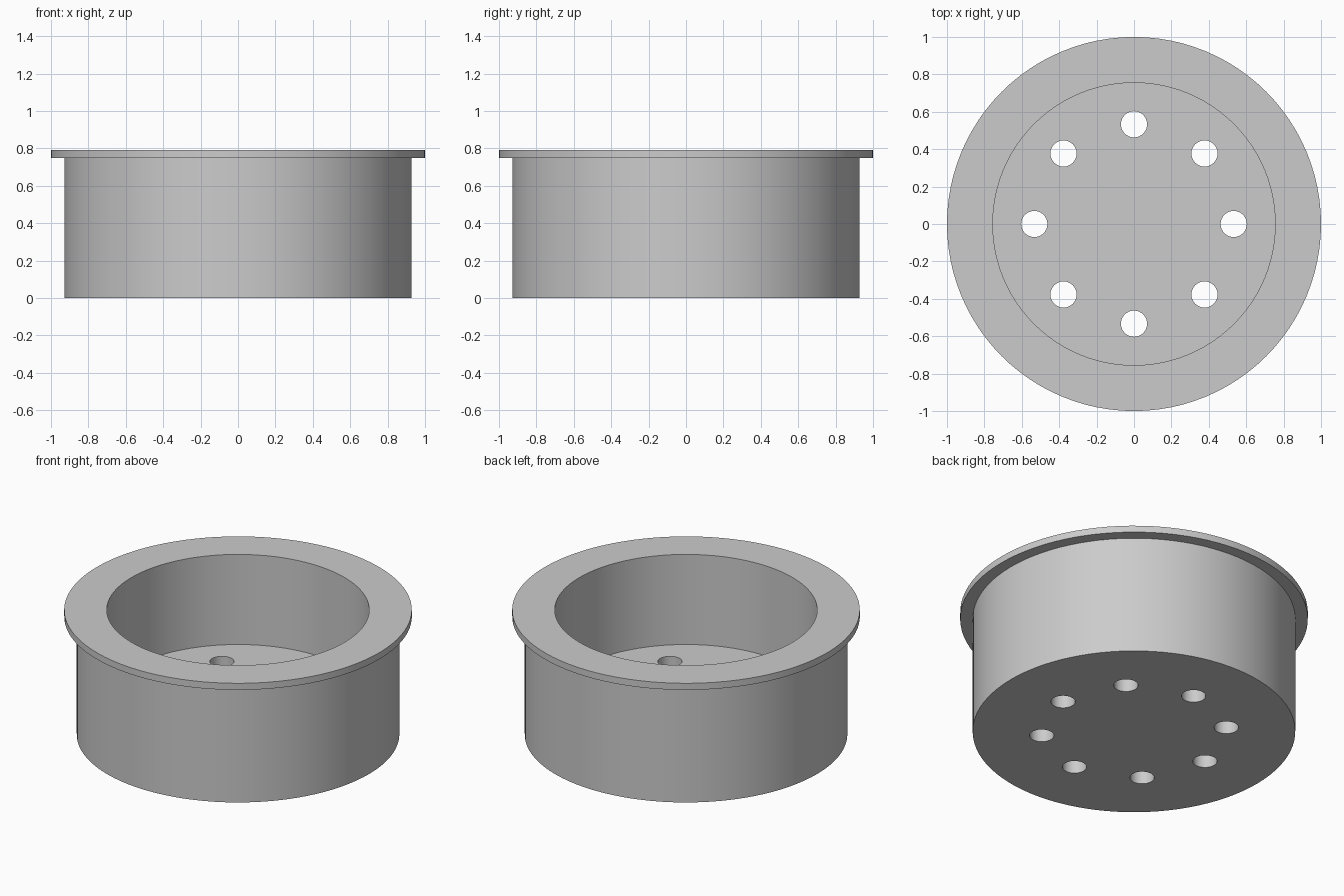
import bpy
import bmesh
from math import cos, sin, pi, radians
from mathutils import Matrix

if "Cube" in bpy.data.objects:
    bpy.data.objects.remove(bpy.data.objects["Cube"], do_unlink=True)

SIDES = 96
HOLES = 8
HOLE_RING = 0.533
HOLE_RADIUS = 0.07

# Plain grey material
grey = bpy.data.materials.new("plain_grey")
grey.use_nodes = True
colour = (0.6, 0.6, 0.6, 1)
grey.diffuse_color = colour
grey.node_tree.nodes["Principled BSDF"].inputs["Base Color"].default_value = colour


def make_object(name, bm):
    bmesh.ops.recalc_face_normals(bm, faces=bm.faces)
    mesh = bpy.data.meshes.new(name)
    bm.to_mesh(mesh)
    bm.free()
    mesh.materials.append(grey)
    obj = bpy.data.objects.new(name, mesh)
    bpy.context.collection.objects.link(obj)
    return obj


def ring(bm, radius, z):
    return [bm.verts.new((radius * cos(2 * pi * i / SIDES),
                          radius * sin(2 * pi * i / SIDES), z))
            for i in range(SIDES)]


# Cup body: outer wall, flange, rim and recessed floor in one closed profile
profile = [(0.928, 0), (0.928, 0.748), (1, 0.748), (1, 0.79),
           (0.755, 0.79), (0.755, 0.218)]
bm = bmesh.new()
rings = [ring(bm, r, z) for r, z in profile]
for lower, upper in zip(rings, rings[1:]):
    for i in range(SIDES):
        j = (i + 1) % SIDES
        bm.faces.new((lower[i], lower[j], upper[j], upper[i]))
bm.faces.new(rings[0])
bm.faces.new(rings[-1])
cup = make_object("flanged_cup", bm)

# Ring of drill cutters for the floor
bm = bmesh.new()
for i in range(HOLES):
    a = 2 * pi * i / HOLES
    bmesh.ops.create_cone(
        bm, cap_ends=True, segments=32, radius1=HOLE_RADIUS,
        radius2=HOLE_RADIUS, depth=0.6,
        matrix=Matrix.Translation((HOLE_RING * cos(a), HOLE_RING * sin(a), 0.1)))
cutter = make_object("hole_cutters", bm)

# Drill the holes, then drop the cutters
bpy.context.view_layer.objects.active = cup
cup.select_set(True)
drill = cup.modifiers.new("floor_holes", 'BOOLEAN')
drill.operation = 'DIFFERENCE'
drill.solver = 'EXACT'
drill.object = cutter
bpy.ops.object.modifier_apply(modifier=drill.name)
bpy.data.objects.remove(cutter, do_unlink=True)

# Smooth curved walls with crisp edges
bpy.ops.object.select_all(action='DESELECT')
cup.select_set(True)
bpy.ops.object.shade_smooth_by_angle(angle=radians(30))
